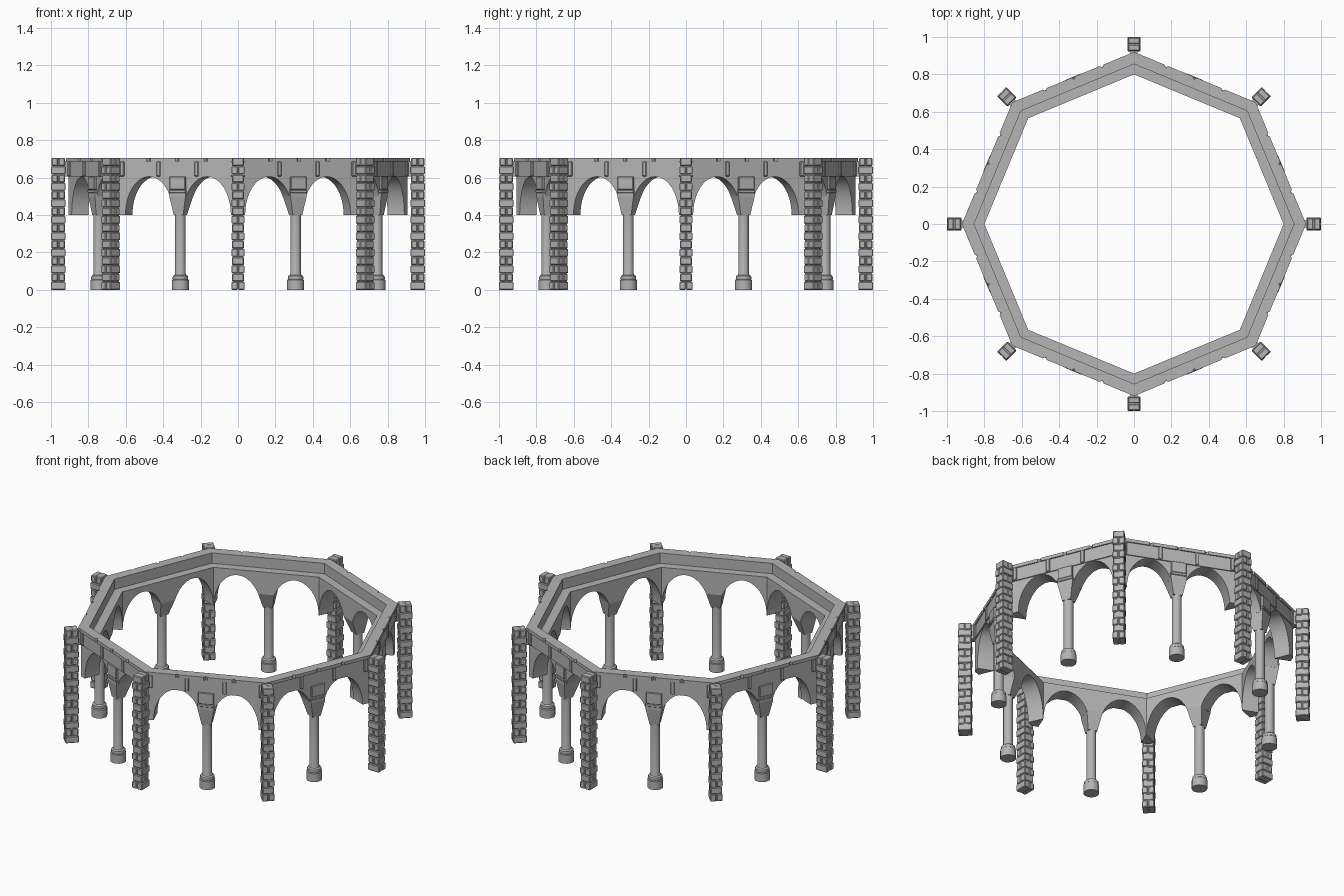
import bpy, bmesh, math

if "Cube" in bpy.data.objects:
    bpy.data.objects.remove(bpy.data.objects["Cube"], do_unlink=True)

SIDES = 8
STEP = math.tau / SIDES
COS, TAN = math.cos(STEP / 2), math.tan(STEP / 2)
TOP = 0.705

stone = bpy.data.materials.new("grey_stone")
stone.use_nodes = True
stone.diffuse_color = (0.46, 0.46, 0.46, 1)
stone.node_tree.nodes["Principled BSDF"].inputs["Base Color"].default_value = (0.46, 0.46, 0.46, 1)
stone.node_tree.nodes["Principled BSDF"].inputs["Roughness"].default_value = 0.9


def loft(bm, low, high):
    """Closed solid between two matching loops of points."""
    a = [bm.verts.new(p) for p in low]
    b = [bm.verts.new(p) for p in high]
    n = len(a)
    bm.faces.new(a[::-1])
    bm.faces.new(b)
    for i in range(n):
        j = (i + 1) % n
        bm.faces.new((a[i], a[j], b[j], b[i]))


def rect(x0, x1, y0, y1, z):
    return [(x0, y0, z), (x1, y0, z), (x1, y1, z), (x0, y1, z)]


def box(bm, x0, x1, y0, y1, z0, z1):
    loft(bm, rect(x0, x1, y0, y1, z0), rect(x0, x1, y0, y1, z1))


def repeat(bm, name, turn, smooth=False, bevel=0):
    """Place one copy of the part at every side or corner."""
    bmesh.ops.recalc_face_normals(bm, faces=bm.faces)
    mesh = bpy.data.meshes.new(name)
    bm.to_mesh(mesh)
    bm.free()
    mesh.materials.append(stone)
    objs = []
    for k in range(SIDES):
        ob = bpy.data.objects.new(f"{name}_{k + 1}", mesh)
        ob.rotation_euler.z = turn + k * STEP
        bpy.context.collection.objects.link(ob)
        if bevel:
            mod = ob.modifiers.new("worn_edges", "BEVEL")
            mod.width, mod.segments = bevel, 1
        objs.append(ob)
    if smooth:
        bpy.ops.object.select_all(action="DESELECT")
        objs[0].select_set(True)
        bpy.context.view_layer.objects.active = objs[0]
        bpy.ops.object.shade_smooth_by_angle(angle=math.radians(35))


def mitred(bm, r_in, r_out, z0, z1):
    """Straight bar of one side with mitred ends."""
    i, o = r_in * COS, r_out * COS
    plan = [(-o * TAN, -o), (o * TAN, -o), (i * TAN, -i), (-i * TAN, -i)]
    loft(bm, [(x, y, z0) for x, y in plan], [(x, y, z1) for x, y in plan])


HALF = STEP / 2
R_IN, R_STEP, R_WALL, R_OUT = 0.80, 0.855, 0.905, 0.92
SPRING, RISE, LEDGE, FOOT = 0.40, 0.205, 0.64, 0.50
ARCH_X, ARCH_A = 0.1675, 0.1375

# Wall with two arches, springing from the column and the corner
start = math.asin((FOOT - SPRING) / RISE)
arch = []
for i in range(21):
    ang = math.pi - start - (math.pi - start) * i / 20
    arch.append((ARCH_X + ARCH_A * math.cos(ang), SPRING + RISE * math.sin(ang)))
bottom = [(-x, z) for x, z in reversed(arch)] + arch


def wall_loop(r):
    end, y = r * COS * TAN, -r * COS
    pts = [(-end, SPRING)] + bottom + [(end, SPRING), (end, LEDGE), (-end, LEDGE)]
    return [(x, y, z) for x, z in pts]


bm = bmesh.new()
loft(bm, wall_loop(R_IN), wall_loop(R_WALL))
repeat(bm, "arched_wall", HALF, smooth=True)

# Parapet behind the frieze, leaving a ledge inside
bm = bmesh.new()
mitred(bm, R_STEP, 0.912, 0.605, 0.69)
repeat(bm, "frieze", HALF)

# Coping stones with notched joints
bm = bmesh.new()
o, i = R_OUT * COS, R_STEP * COS
plan = [(-o * TAN, -o)]
for t in (-0.165, 0, 0.165):
    plan += [(t - 0.011, -o), (t, -o + 0.013), (t + 0.011, -o)]
plan += [(o * TAN, -o), (i * TAN, -i), (-i * TAN, -i)]
loft(bm, [(x, y, 0.685) for x, y in plan], [(x, y, TOP) for x, y in plan])
repeat(bm, "coping", HALF)

# Frieze posts and the corbel above each column
bm = bmesh.new()
for t in (-0.32, -0.11, 0.11, 0.32):
    box(bm, t - 0.011, t + 0.011, -o, -o + 0.03, 0.607, 0.686)
box(bm, -0.045, 0.045, -o, -0.80, 0.535, 0.606)
box(bm, -0.049, 0.049, -o - 0.002, -0.80, 0.518, 0.535)
repeat(bm, "posts_and_corbel", HALF, bevel=0.003)

# Flared capital
COL = -0.805
bm = bmesh.new()
loft(bm, rect(-0.027, 0.027, COL - 0.027, COL + 0.027, 0.40),
     rect(-0.047, 0.047, -0.847, -R_IN * COS, FOOT))
box(bm, -0.047, 0.047, -0.847, -0.78, FOOT, 0.52)
repeat(bm, "capital", HALF)

# Turned column with stepped base
profile = [(0.045, 0), (0.045, 0.052), (0.04, 0.056), (0.042, 0.062),
           (0.04, 0.074), (0.031, 0.08), (0.028, 0.09), (0.028, 0.425)]
bm = bmesh.new()
N = 16
rings = [[bm.verts.new((r * math.cos(math.tau * k / N), COL + r * math.sin(math.tau * k / N), z))
          for k in range(N)] for r, z in profile]
for a, b in zip(rings, rings[1:]):
    for k in range(N):
        j = (k + 1) % N
        bm.faces.new((a[k], a[j], b[j], b[k]))
bm.faces.new(rings[0][::-1])
bm.faces.new(rings[-1])
repeat(bm, "column", HALF, smooth=True)

# Brick corner pillars: courses split alternately across and along
bm = bmesh.new()
COURSES, GAP = 16, 0.0015
h = TOP / COURSES
for c in range(COURSES):
    z0, z1 = c * h + GAP * (c > 0), (c + 1) * h - GAP * (c < COURSES - 1)
    s = 0.003 * (c % 2)
    x0, x1, y0, y1 = -0.035 + s, 0.035 - s, -1 + s, -0.922 - s
    if c % 2:
        ym = (y0 + y1) / 2
        box(bm, x0, x1, y0, ym - GAP, z0, z1)
        box(bm, x0, x1, ym + GAP, y1, z0, z1)
    else:
        box(bm, x0, -GAP, y0, y1, z0, z1)
        box(bm, GAP, x1, y0, y1, z0, z1)
repeat(bm, "pillar_bricks", 0, bevel=0.004)

# Mortar core of each pillar, tied into the wall corner
bm = bmesh.new()
box(bm, -0.028, 0.028, -0.993, -0.928, 0.001, TOP - 0.001)
box(bm, -0.02, 0.02, -0.93, -0.89, 0.605, 0.69)
repeat(bm, "pillar_core", 0)
